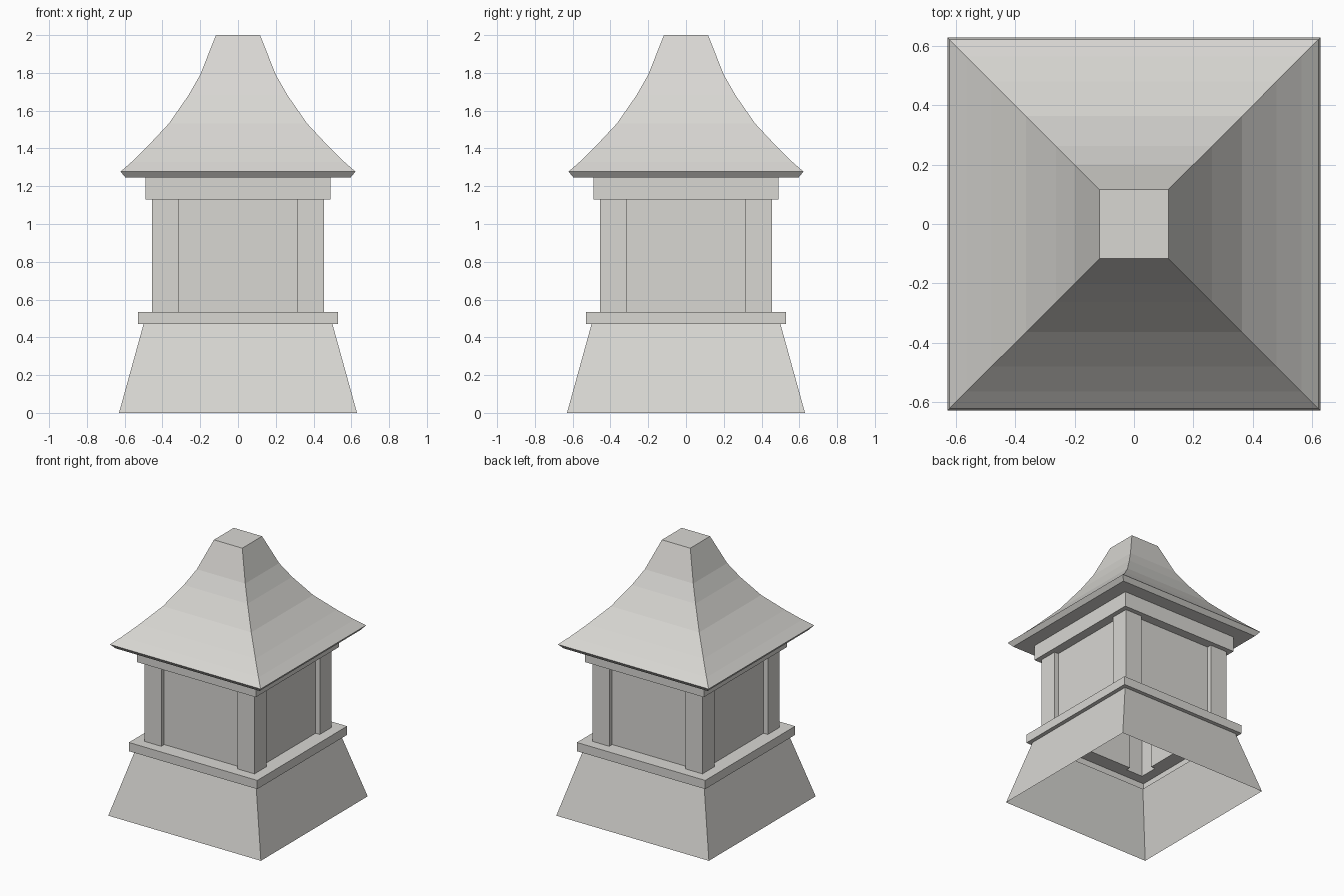
import bpy, bmesh

if "Cube" in bpy.data.objects:
    bpy.data.objects.remove(bpy.data.objects["Cube"])

stone = bpy.data.materials.new("pale_stone")
stone.diffuse_color = (0.69, 0.68, 0.65, 1)
stone.use_nodes = True
stone.node_tree.nodes["Principled BSDF"].inputs["Base Color"].default_value = stone.diffuse_color


def square(h):
    return [(h, -h), (h, h), (-h, h), (-h, -h)]


def corner_post_outline(outer, inner, panel):
    # counter-clockwise outline: square corner posts with recessed panels
    quarter = [(panel, inner), (outer, inner), (outer, outer), (inner, outer), (inner, panel)]
    pts = []
    for _ in range(4):
        pts += quarter
        quarter = [(-y, x) for x, y in quarter]
    return pts


def add_ring(bm, outline, z):
    return [bm.verts.new((x, y, z)) for x, y in outline]


def bridge(bm, a, b):
    n = len(a)
    for i in range(n):
        j = (i + 1) % n
        bm.faces.new((a[i], a[j], b[j], b[i]))


def flat_ring(bm, outer, inner, up):
    # flat annulus between two loops at one height
    edges = []
    for loop in (outer, inner):
        for i in range(len(loop)):
            pair = (loop[i], loop[(i + 1) % len(loop)])
            edges.append(bm.edges.get(pair) or bm.edges.new(pair))
    made = bmesh.ops.triangle_fill(bm, edges=edges, use_dissolve=False, use_beauty=True)
    for f in made["geom"]:
        if isinstance(f, bmesh.types.BMFace):
            f.normal_update()
            if (f.normal.z > 0) != up:
                f.normal_flip()


def finish(bm, name):
    me = bpy.data.meshes.new(name)
    bm.to_mesh(me)
    bm.free()
    me.materials.append(stone)
    bpy.context.collection.objects.link(bpy.data.objects.new(name, me))


def square_shell(name, profile, cap=False):
    # loft square rings through (half width, z) points
    bm = bmesh.new()
    rings = [add_ring(bm, square(h), z) for h, z in profile]
    for a, b in zip(rings, rings[1:]):
        bridge(bm, a, b)
    if cap:
        bm.faces.new(rings[-1])
    finish(bm, name)


POSTS = corner_post_outline(0.455, 0.315, 0.42)

# flared skirt, open below
square_shell("base_skirt", [(0.63, 0), (0.50, 0.47)])

# ledge with a hole matching the body
bm = bmesh.new()
rings = [add_ring(bm, square(h), z) for h, z in [(0.50, 0.47), (0.53, 0.47), (0.53, 0.535)]]
bridge(bm, rings[0], rings[1])
bridge(bm, rings[1], rings[2])
flat_ring(bm, rings[2], add_ring(bm, POSTS, 0.535), True)
finish(bm, "ledge")

# posts and recessed panels
bm = bmesh.new()
bridge(bm, add_ring(bm, POSTS, 0.535), add_ring(bm, POSTS, 1.13))
finish(bm, "posts_and_panels")

# frieze under the eaves
bm = bmesh.new()
low = add_ring(bm, square(0.49), 1.13)
bridge(bm, low, add_ring(bm, square(0.49), 1.245))
flat_ring(bm, low, add_ring(bm, POSTS, 1.13), False)
finish(bm, "frieze")

# curved roof with eave and flat top
square_shell("roof", [(0.49, 1.245), (0.595, 1.245), (0.622, 1.277), (0.565, 1.327),
                      (0.48, 1.41), (0.365, 1.533), (0.263, 1.68), (0.20, 1.79),
                      (0.117, 2.0)], cap=True)
